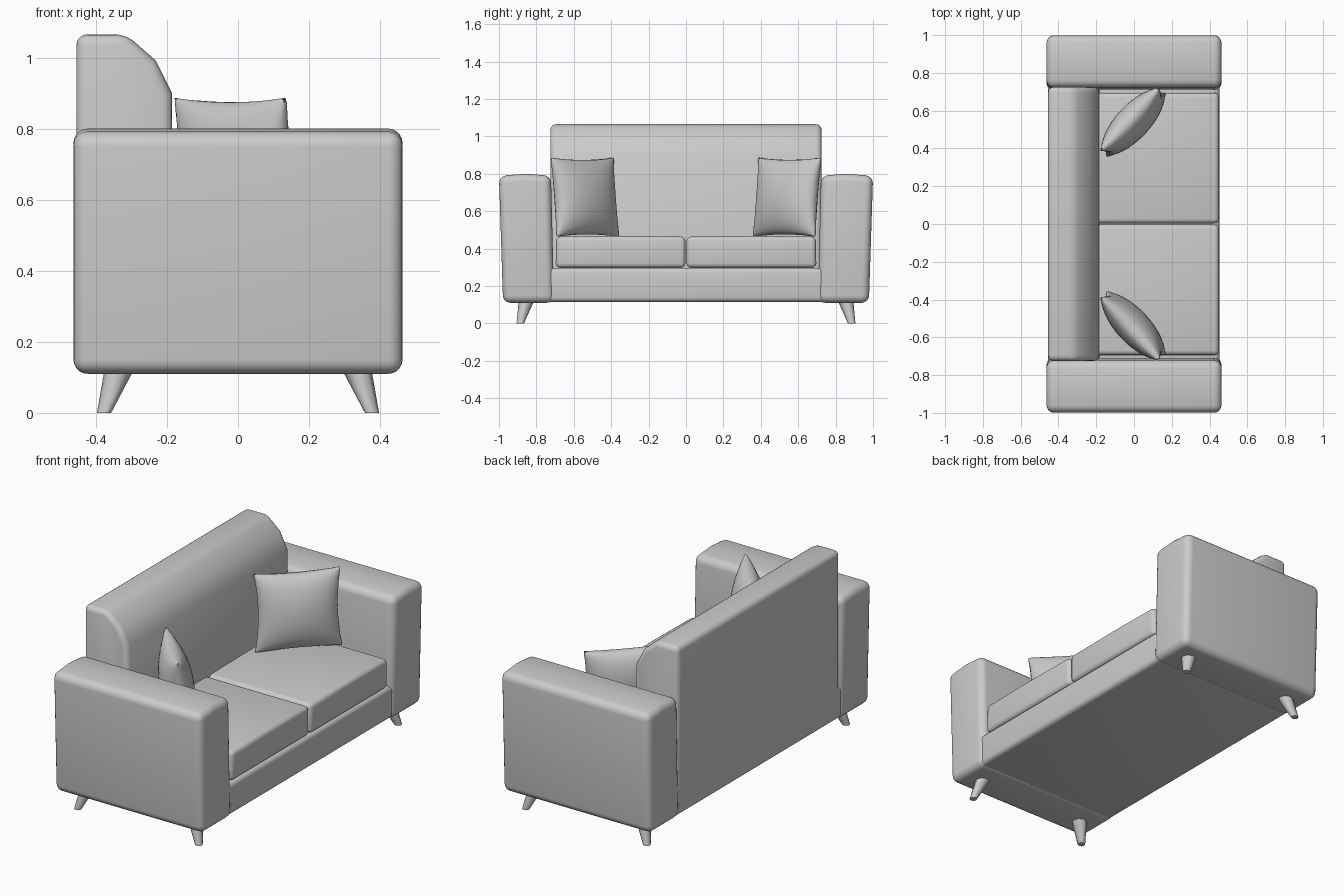
import bpy, bmesh, math
from mathutils import Vector

if "Cube" in bpy.data.objects:
    bpy.data.objects.remove(bpy.data.objects["Cube"])


def finish(name, bm, bevel=0.0, segments=4, angle=40):
    bmesh.ops.recalc_face_normals(bm, faces=bm.faces[:])
    mesh = bpy.data.meshes.new(name)
    bm.to_mesh(mesh)
    bm.free()
    ob = bpy.data.objects.new(name, mesh)
    bpy.context.collection.objects.link(ob)
    bpy.ops.object.select_all(action='DESELECT')
    ob.select_set(True)
    bpy.context.view_layer.objects.active = ob
    if bevel:
        mod = ob.modifiers.new("rounding", 'BEVEL')
        mod.width, mod.segments = bevel, segments
        mod.limit_method, mod.angle_limit = 'ANGLE', math.radians(35)
        bpy.ops.object.modifier_apply(modifier=mod.name)
    bpy.ops.object.shade_smooth_by_angle(angle=math.radians(angle))
    return ob


def prism(name, points, axis, a, b, bevel, segments=4):
    """Extrude a 2D profile (other coordinate, z) along axis x or y from a to b."""
    bm = bmesh.new()
    place = (lambda p, t: (t, p[0], p[1])) if axis == 'x' else (lambda p, t: (p[0], t, p[1]))
    face = bm.faces.new([bm.verts.new(place(p, a)) for p in points])
    new = bmesh.ops.extrude_face_region(bm, geom=[face])['geom']
    move = Vector((b - a, 0, 0)) if axis == 'x' else Vector((0, b - a, 0))
    bmesh.ops.translate(bm, vec=move, verts=[v for v in new if isinstance(v, bmesh.types.BMVert)])
    return finish(name, bm, bevel, segments)


def pillow(name, side, n=16):
    bm = bmesh.new()
    # frame: along the width, up the leaning face, and out of the face
    along = Vector((0.68, 0.73 * side, 0)).normalized()
    flat_out = Vector((along.y * side, -along.x * side, 0))
    lean = math.radians(6)
    up = Vector((0, 0, 1)) * math.cos(lean) - flat_out * math.sin(lean)
    out = flat_out * math.cos(lean) + Vector((0, 0, 1)) * math.sin(lean)
    centre = Vector((-0.005, 0.54 * side, 0.675))
    for face_side in (1, -1):
        grid = []
        for i in range(n + 1):
            row = []
            for j in range(n + 1):
                u, v = math.sin(math.pi * (i / n - .5)), math.sin(math.pi * (j / n - .5))
                puff = max(0.0, (1 - u * u) * (1 - v * v)) ** 0.5
                row.append(bm.verts.new(
                    centre + along * 0.228 * u * (1 - 0.09 * (1 - v * v))
                    + up * 0.213 * v * (1 - 0.06 * (1 - u * u))
                    + out * face_side * (0.085 * puff + 0.003)))
            grid.append(row)
        for i in range(n):
            for j in range(n):
                bm.faces.new((grid[i][j], grid[i + 1][j], grid[i + 1][j + 1], grid[i][j + 1]))
    bmesh.ops.remove_doubles(bm, verts=bm.verts[:], dist=0.0065)
    finish(name, bm, angle=80)


def leg(name, sx, sy, sides=8):
    bm = bmesh.new()
    rings = []
    for x, y, z, r in ((0.377, 0.886, 0, 0.02), (0.333, 0.852, 0.125, 0.042)):
        rings.append([bm.verts.new((sx * (x + r * math.cos(2 * math.pi * k / sides)),
                                    sy * (y + r * math.sin(2 * math.pi * k / sides)), z))
                      for k in range(sides)])
    for k in range(sides):
        m = (k + 1) % sides
        bm.faces.new((rings[0][k], rings[0][m], rings[1][m], rings[1][k]))
    bm.faces.new(rings[0])
    bm.faces.new(rings[1])
    finish(name, bm, angle=50)


# base under the seats
prism("base", [(-0.78, 0.115), (0.78, 0.115), (0.78, 0.297), (-0.78, 0.297)], 'x', -0.455, 0.452, 0.025)

# backrest with a sloped, rounded front
prism("backrest", [(-0.455, 0.14), (-0.455, 1.065), (-0.315, 1.065), (-0.232, 0.992),
                   (-0.186, 0.9), (-0.18, 0.28), (-0.18, 0.14)], 'y', -0.725, 0.725, 0.03)

for side, label in ((-1, "left"), (1, "right")):
    # arm, slightly wider at the top and crowned
    prism(label + "_arm", [(side * y, z) for y, z in
                           ((0.705, 0.11), (0.978, 0.11), (1.0, 0.788), (0.865, 0.8), (0.722, 0.79))],
          'x', -0.463, 0.463, 0.04, 5)
    # seat cushion
    prism(label + "_seat_cushion", [(side * y, z) for y, z in
                                    ((0.003, 0.297), (0.697, 0.297), (0.694, 0.464), (0.35, 0.468), (0.003, 0.464))],
          'x', -0.2, 0.45, 0.025)
    pillow(label + "_pillow", side)
    for sx, end in ((1, "front"), (-1, "back")):
        leg(label + "_" + end + "_leg", sx, side)
